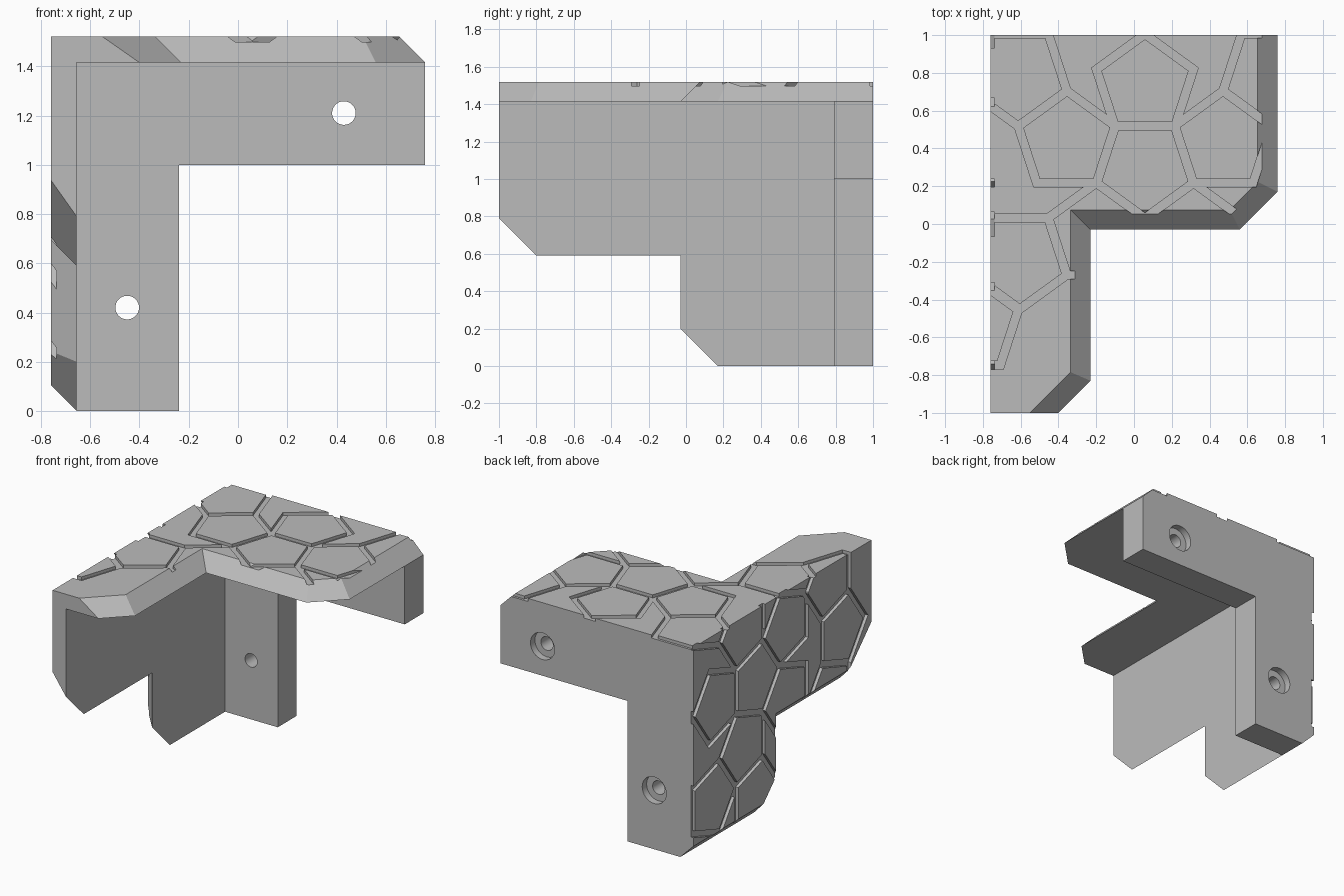
import bpy, bmesh, math

cube = bpy.data.objects.get("Cube")
if cube:
    bpy.data.objects.remove(cube, do_unlink=True)

grey = bpy.data.materials.new("plain grey")
grey.use_nodes = True
COLOUR = (0.5, 0.5, 0.5, 1)
grey.diffuse_color = COLOUR
grey.node_tree.nodes["Principled BSDF"].inputs["Base Color"].default_value = COLOUR

# Overall limits of the corner bracket
SIDE, TOP, SHELL = 0.76, 1.52, 0.105
INNER, UNDER = SIDE - SHELL, TOP - SHELL


def solid(name, bm):
    bmesh.ops.recalc_face_normals(bm, faces=bm.faces)
    mesh = bpy.data.meshes.new(name)
    bm.to_mesh(mesh)
    bm.free()
    mesh.materials.append(grey)
    obj = bpy.data.objects.new(name, mesh)
    bpy.context.collection.objects.link(obj)
    return obj


def loft(name, first, second):
    """Solid between two matching outlines of 3D points."""
    bm = bmesh.new()
    a = [bm.verts.new(p) for p in first]
    b = [bm.verts.new(p) for p in second]
    bm.faces.new(a)
    bm.faces.new(b)
    for i in range(len(a)):
        j = (i + 1) % len(a)
        bm.faces.new((a[i], a[j], b[j], b[i]))
    return solid(name, bm)


def combine(target, tool, operation):
    mod = target.modifiers.new(tool.name, 'BOOLEAN')
    mod.operation, mod.solver, mod.object = operation, 'EXACT', tool
    tool.hide_render = True
    helpers.append(tool)


helpers = []

# Top plate with its chamfered rim
low = [(-SIDE, -1), (-.4, -1), (-.23, -.83), (-.23, -.03), (.56, -.03), (SIDE, .17), (SIDE, 1), (-SIDE, 1)]
high = [(-SIDE, -1), (-.55, -1), (-.335, -.785), (-.335, .075), (.507, .075), (INNER, .223), (INNER, 1), (-SIDE, 1)]
body = loft("corner_bracket", [(x, y, UNDER) for x, y in low], [(x, y, TOP) for x, y in high])

# Side plate with its chamfered rim
near = [(-1, TOP), (-1, .79), (-.8, .59), (-.03, .59), (-.03, .2), (.17, 0), (1, 0), (1, TOP)]
far = [(-1, TOP), (-1, .938), (-.757, .695), (.075, .695), (.075, .243), (.213, SHELL), (1, SHELL), (1, TOP)]
combine(body, loft("side_plate", [(-INNER, y, z) for y, z in near], [(-SIDE, y, z) for y, z in far]), 'UNION')

# Thick L-shaped back flange
ell = [(-INNER, 0), (-.24, 0), (-.24, 1), (SIDE, 1), (SIDE, UNDER), (-INNER, UNDER)]
combine(body, loft("back_flange", [(x, .79, z) for x, z in ell], [(x, 1, z) for x, z in ell]), 'UNION')


# Screw holes with counterbores on the back
def bore(x, z, radius, y0, y1):
    ring = [(x + radius * math.cos(math.tau * i / 32), z + radius * math.sin(math.tau * i / 32)) for i in range(32)]
    return loft("bore", [(u, y0, v) for u, v in ring], [(u, y1, v) for u, v in ring])


for x, z in ((.43, 1.21), (-.45, .42)):
    combine(body, bore(x, z, .048, .7, 1.1), 'DIFFERENCE')
    combine(body, bore(x, z, .095, .95, 1.1), 'DIFFERENCE')


# Pentagon groove cutters
RADIUS, OUTER, DEPTH = .243, .297, .022


def groove(centre, up, place):
    """Five-sided ring; place maps pattern coordinates and height to space."""
    bm = bmesh.new()
    rows = []
    for radius, height in ((RADIUS, -DEPTH), (OUTER, -DEPTH), (OUTER, .05), (RADIUS, .05)):
        row = []
        for i in range(5):
            a = math.radians(72 * i + 90 * up)
            row.append(bm.verts.new(place(centre[0] + radius * math.cos(a), centre[1] + radius * math.sin(a), height)))
        rows.append(row)
    for r in range(4):
        p, q = rows[r], rows[(r + 1) % 4]
        for i in range(5):
            j = (i + 1) % 5
            bm.faces.new((p[i], p[j], q[j], q[i]))
    return solid("groove", bm)


def on_top(u, v, h):
    return (u, v, TOP + h)


def on_side(u, v, h):
    return (-SIDE - h, v, TOP - u)


# Pattern: distance across, y, and 1 or -1 for pointing to the back or front
top_cells = [(.058, .735, 1), (.058, .3, -1), (-.356, .435, 1), (.472, .435, 1), (-.198, -.052, 1),
             (.314, -.052, 1), (-.612, .787, -1), (.728, .787, -1), (-.612, -.186, -1), (-.867, -.53, 1)]
side_cells = [(.504, .735, 1), (.504, .3, -1), (.09, .435, 1), (.918, .435, 1), (.248, -.052, 1),
              (.76, -.052, 1), (-.16, .787, -1), (1.172, .787, -1), (-.16, -.186, -1), (.107, -.53, 1),
              (.52, -.665, -1), (.93, -.53, 1), (1.332, .3, -1)]
for cells, place in ((top_cells, on_top), (side_cells, on_side)):
    for u, v, up in cells:
        combine(body, groove((u, v), up, place), 'DIFFERENCE')

# Bake the booleans and drop the cutters
graph = bpy.context.evaluated_depsgraph_get()
baked = bpy.data.meshes.new_from_object(body.evaluated_get(graph))
body.modifiers.clear()
body.data = baked
for helper in helpers:
    bpy.data.objects.remove(helper, do_unlink=True)
baked.materials.clear()
baked.materials.append(grey)
for poly in baked.polygons:
    poly.material_index = 0

bpy.ops.object.select_all(action='DESELECT')
body.select_set(True)
bpy.context.view_layer.objects.active = body
bpy.ops.object.shade_smooth_by_angle(angle=math.radians(25))
